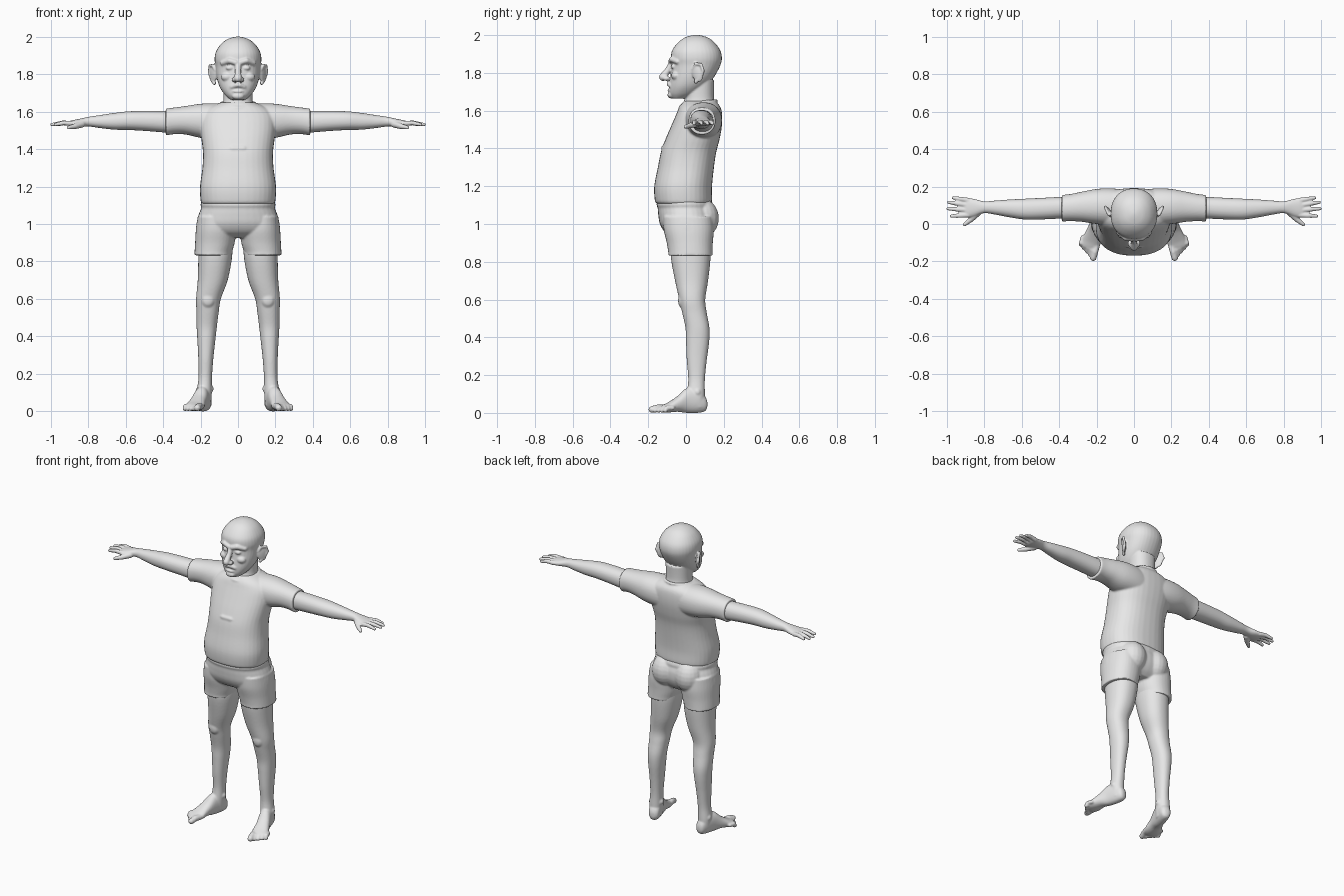
import bpy, bmesh, math
from mathutils import Vector, Matrix, Euler

GREY = bpy.data.materials.new("plain_grey")
GREY.diffuse_color = (0.8, 0.8, 0.8, 1)


def spline(keys, steps=5):
    """Catmull-Rom interpolation of key tuples."""
    out = []
    for i in range(len(keys) - 1):
        k = [keys[max(i - 1, 0)], keys[i], keys[i + 1], keys[min(i + 2, len(keys) - 1)]]
        for s in range(steps):
            t = s / steps
            out.append([0.5 * (2 * b + (c - a) * t + (2 * a - 5 * b + 4 * c - d) * t * t
                        + (3 * b - a - 3 * c + d) * t ** 3) for a, b, c, d in zip(*k)])
    return out + [list(keys[-1])]


def tube(bm, axis, keys, power=2.2, n=36):
    """Closed loft; each key is (position on axis, low, high, low, high) of the other two axes."""
    place = {'z': lambda t, a, b: (a, b, t), 'x': lambda t, a, b: (t, a, b),
             'y': lambda t, a, b: (a, t, b)}[axis]
    rings = []
    for t, a0, a1, b0, b1 in spline(keys):
        ring = []
        for i in range(n):
            c, s = math.cos(2 * math.pi * i / n), math.sin(2 * math.pi * i / n)
            u = math.copysign(abs(c) ** (2 / power), c)
            v = math.copysign(abs(s) ** (2 / power), s)
            ring.append(bm.verts.new(place(t, (a0 + a1) / 2 + u * (a1 - a0) / 2,
                                           (b0 + b1) / 2 + v * (b1 - b0) / 2)))
        rings.append(ring)
    for r, q in zip(rings, rings[1:]):
        for i in range(n):
            bm.faces.new((r[i], r[(i + 1) % n], q[(i + 1) % n], q[i]))
    bm.faces.new(rings[0][::-1])
    bm.faces.new(rings[-1])


def sym(keys):
    """Keys (z, half width, y front, y back) for a part centred on x = 0."""
    return [(z, -w, w, f, b) for z, w, f, b in keys]


def ball(bm, c, r, rot=(0, 0, 0)):
    m = Matrix.Translation(c) @ Euler(rot).to_matrix().to_4x4() @ Matrix.Diagonal((*r, 1))
    bmesh.ops.create_uvsphere(bm, u_segments=20, v_segments=12, radius=1, matrix=m)


def chain(bm, pts):
    """Round-ended tapering limb through points (x, y, z, radius)."""
    for p in pts:
        ball(bm, p[:3], (p[3],) * 3)
    for p, q in zip(pts, pts[1:]):
        a, b = Vector(p[:3]), Vector(q[:3])
        d = b - a
        m = Matrix.Translation((a + b) / 2) @ d.to_track_quat('Z', 'Y').to_matrix().to_4x4()
        bmesh.ops.create_cone(bm, cap_ends=True, segments=14, radius1=p[3], radius2=q[3],
                              depth=d.length, matrix=m)


def finish(bm, name, voxel, smooth=3, mirror=False):
    """Fuse the overlapping forms into one soft skin."""
    bmesh.ops.recalc_face_normals(bm, faces=bm.faces[:])
    me = bpy.data.meshes.new(name)
    bm.to_mesh(me)
    bm.free()
    me.materials.append(GREY)
    ob = bpy.data.objects.new(name, me)
    bpy.context.collection.objects.link(ob)
    r = ob.modifiers.new("fuse", 'REMESH')
    r.mode, r.voxel_size, r.use_smooth_shade = 'VOXEL', voxel, True
    s = ob.modifiers.new("soften", 'SMOOTH')
    s.factor, s.iterations = 0.5, smooth
    if mirror:
        m = ob.modifiers.new("other_side", 'MIRROR')
        m.use_mirror_merge = False


# Head and neck
bm = bmesh.new()
tube(bm, 'z', sym([(1.665, .042, -.075, .0), (1.69, .07, -.088, .06), (1.73, .097, -.088, .11),
                   (1.78, .113, -.082, .15), (1.84, .12, -.076, .182), (1.88, .125, -.08, .19),
                   (1.92, .118, -.073, .181), (1.96, .092, -.043, .152), (1.985, .06, -.01, .12),
                   (1.997, .028, .025, .085), (2.001, .006, .05, .06)]))
tube(bm, 'z', sym([(1.58, .1, -.02, .17), (1.63, .085, -.02, .16), (1.67, .078, -.005, .148),
                   (1.76, .08, .0, .15)]))
chain(bm, [(0, -.075, 1.85, .017), (0, -.095, 1.815, .016), (0, -.122, 1.778, .021)])  # nose
ball(bm, (0, -.08, 1.683), (.032, .018, .018))                                        # chin
ball(bm, (0, -.085, 1.708), (.03, .014, .007))                                        # lip
for s in (1, -1):
    ball(bm, (s * .019, -.104, 1.771), (.014, .02, .013))                             # nostril
    chain(bm, [(s * .012, -.08, 1.862, .014), (s * .045, -.074, 1.872, .015),
               (s * .082, -.045, 1.86, .014)])                                        # brow
    ball(bm, (s * .044, -.066, 1.833), (.021, .014, .012))                            # eyelid
    chain(bm, [(s * .008, -.09, 1.742, .013), (s * .032, -.08, 1.733, .011),
               (s * .045, -.07, 1.715, .006)])                                        # moustache
    ball(bm, (s * .058, -.052, 1.785), (.033, .026, .024))                            # cheek
    ball(bm, (s * .132, .062, 1.80), (.011, .034, .05), (.2, 0, -s * .5))             # ear
    chain(bm, [(s * .122, .04, 1.82, .007), (s * .135, .05, 1.848, .008),
               (s * .15, .08, 1.845, .008), (s * .154, .092, 1.81, .008),
               (s * .142, .078, 1.775, .008), (s * .126, .052, 1.752, .01)])          # ear rim
finish(bm, "head", .005, 2)

# Shirt: torso with rounded belly, sleeves and collar
bm = bmesh.new()
tube(bm, 'z', sym([(1.108, .193, -.155, .132), (1.125, .2, -.165, .138), (1.2, .203, -.168, .138),
                   (1.3, .19, -.149, .148), (1.38, .187, -.133, .16), (1.45, .195, -.108, .178),
                   (1.52, .203, -.078, .19), (1.58, .198, -.052, .191), (1.62, .16, -.035, .182),
                   (1.65, .09, -.012, .155)]), 2.35)
for s in (1, -1):
    tube(bm, 'x', [(s * x, *r) for x, *r in [
        (.02, .0, .18, 1.44, 1.642), (.12, -.008, .19, 1.45, 1.644), (.2, .0, .187, 1.46, 1.642),
        (.28, .012, .172, 1.478, 1.63), (.34, .015, .16, 1.48, 1.622), (.386, .013, .155, 1.472, 1.616)]])
ring = []
for i in range(25):
    c, s = math.cos(i * math.pi / 12), math.sin(i * math.pi / 12)
    ring.append((.088 * c, .065 + .095 * s, 1.642 + .016 * s - .006 * s * s, .009))
chain(bm, ring)                                                                       # collar
chain(bm, [(-.07, -.108, 1.398, .006), (-.03, -.119, 1.404, .012), (.03, -.119, 1.404, .012),
           (.07, -.108, 1.398, .006)])                                                # chest fold
finish(bm, "shirt", .006)

# Shorts: waistband, seat and two leg openings
bm = bmesh.new()
tube(bm, 'z', sym([(1.14, .18, -.13, .12), (1.12, .196, -.15, .136), (1.1, .2, -.156, .144),
                   (1.085, .197, -.15, .143), (1.05, .21, -.147, .152), (1.0, .222, -.138, .15),
                   (.955, .218, -.11, .13), (.925, .15, -.06, .1)]))
for s in (1, -1):
    tube(bm, 'z', [(z, *sorted((s * a, s * b)), f, k) for z, a, b, f, k in [
        (1.04, .03, .215, -.12, .14), (.97, .012, .225, -.118, .147), (.9, .018, .229, -.102, .142),
        (.85, .032, .232, -.094, .14), (.833, .034, .233, -.095, .141)]])
    ball(bm, (s * .085, .082, 1.03), (.088, .092, .105))                              # buttock
finish(bm, "shorts", .006)

# Arms with hands, fingers and thumbs
bm = bmesh.new()
tube(bm, 'x', [(.3, .035, .145, 1.485, 1.605), (.38, .03, .145, 1.488, 1.603),
               (.48, .025, .14, 1.496, 1.604), (.58, .024, .135, 1.502, 1.602),
               (.66, .035, .131, 1.504, 1.593), (.74, .05, .125, 1.513, 1.581),
               (.8, .058, .121, 1.521, 1.572), (.85, .042, .133, 1.519, 1.561),
               (.89, .034, .138, 1.52, 1.553), (.91, .045, .13, 1.527, 1.547)])
for y0, x1, y1 in [(.126, .965, .14), (.1, .99, .116), (.074, .994, .082), (.048, .976, .042)]:
    chain(bm, [(.885, y0, 1.537, .014), ((.885 + x1) / 2, (y0 + y1) / 2, 1.54, .0125),
               (x1, y1, 1.531, .009)])
chain(bm, [(.835, .06, 1.533, .019), (.87, .025, 1.522, .015), (.905, -.003, 1.515, .01)])
finish(bm, "arm", .0045, 2, True)

# Legs with turned-out bare feet and toes
bm = bmesh.new()
tube(bm, 'y', [(.113, .168, .192, .03, .06), (.1, .15, .21, .008, .09), (.06, .142, .218, .0, .13),
               (.0, .142, .22, .0, .13), (-.05, .142, .228, .006, .088),
               (-.1, .136, .238, .002, .056), (-.13, .14, .236, .002, .042),
               (-.148, .15, .21, .008, .032)])
for i in range(5):
    x, tip, r = .154 + .0205 * i, -.182 + .013 * i, (.018 if i == 0 else .0125)
    chain(bm, [(x, -.115 + .006 * i, .026, r), (x, (tip - .115) / 2, .027, r), (x, tip, r, r)])
bmesh.ops.rotate(bm, verts=bm.verts[:], cent=(.18, .06, 0),
                 matrix=Matrix.Rotation(math.radians(15), 3, 'Z'))
tube(bm, 'z', [(.9, .03, .21, -.08, .13), (.82, .032, .212, -.08, .13), (.7, .055, .215, -.058, .117),
               (.6, .092, .224, -.036, .102), (.53, .103, .222, -.02, .11),
               (.45, .113, .221, -.003, .124), (.38, .121, .217, .0, .123),
               (.28, .132, .212, .004, .11), (.18, .139, .211, .012, .1),
               (.1, .14, .22, .006, .1), (.03, .145, .215, .01, .1)])
ball(bm, (.16, -.022, .595), (.034, .02, .04))                                        # kneecap
ball(bm, (.142, .055, .12), (.012, .018, .018))                                       # ankle bones
ball(bm, (.213, .06, .11), (.012, .018, .018))
finish(bm, "leg", .006, 2, True)
